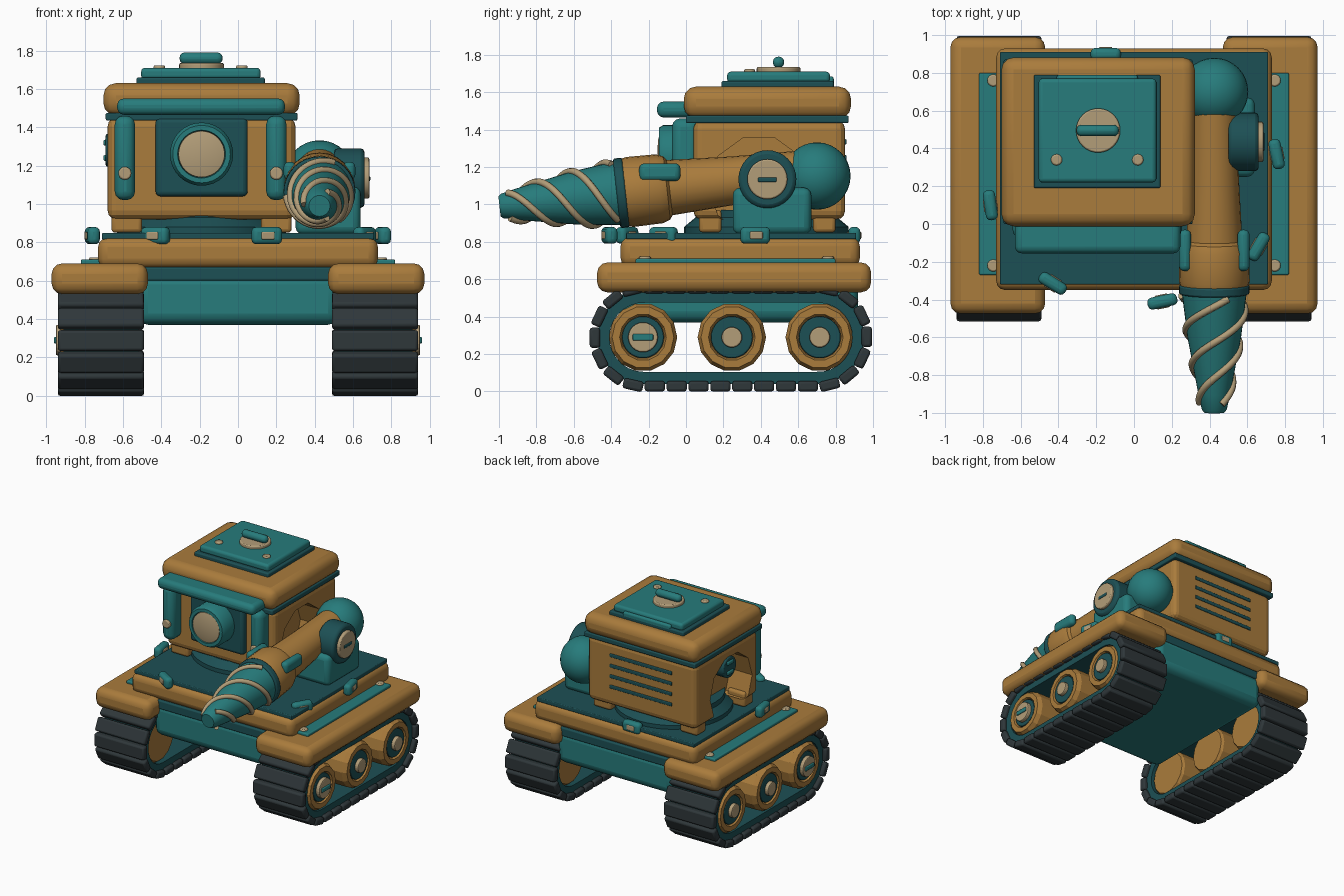
import bpy, bmesh, math
from mathutils import Vector, Matrix
from math import sin, cos, pi, radians

if "Cube" in bpy.data.objects:
    bpy.data.objects.remove(bpy.data.objects["Cube"])


def mat(name, r, g, b):
    m = bpy.data.materials.new(name)
    m.diffuse_color = (r, g, b, 1)
    m.use_nodes = True
    m.node_tree.nodes["Principled BSDF"].inputs["Base Color"].default_value = m.diffuse_color
    return m


ORANGE = mat("ochre", 0.40, 0.20, 0.045)
TEAL = mat("teal", 0.02, 0.20, 0.20)
DARK = mat("dark_teal", 0.012, 0.08, 0.09)
BEIGE = mat("beige", 0.45, 0.34, 0.19)
BLACK = mat("rubber", 0.028, 0.038, 0.042)


def finish(name, bm, m, bevel=0, seg=3):
    bmesh.ops.remove_doubles(bm, verts=bm.verts, dist=1e-5)
    bmesh.ops.recalc_face_normals(bm, faces=bm.faces)
    me = bpy.data.meshes.new(name)
    bm.to_mesh(me)
    bm.free()
    ob = bpy.data.objects.new(name, me)
    bpy.context.collection.objects.link(ob)
    me.materials.append(m)
    if bevel:
        b = ob.modifiers.new("bevel", 'BEVEL')
        b.width, b.segments, b.limit_method = bevel, seg, 'ANGLE'
    return ob


def box(name, x, y, z, m, bevel=0.01, rot=0, seg=3):
    """Box from (min, max) ranges, optionally turned about z."""
    bm = bmesh.new()
    size = [r[1] - r[0] for r in (x, y, z)]
    c = [(r[0] + r[1]) / 2 for r in (x, y, z)]
    bmesh.ops.create_cube(bm, size=1, matrix=Matrix.Translation(c)
                          @ Matrix.Rotation(radians(rot), 4, 'Z') @ Matrix.Diagonal((*size, 1)))
    return finish(name, bm, m, bevel, seg)


def lathe(name, prof, origin, axis, m, n=32, bevel=0):
    """Revolve (height, radius) points about an axis."""
    bm = bmesh.new()
    rings = [[bm.verts.new((r * cos(2 * pi * i / n), r * sin(2 * pi * i / n), h))
              for i in range(n)] for h, r in prof]
    for a, b in zip(rings, rings[1:]):
        for i in range(n):
            bm.faces.new((a[i], a[(i + 1) % n], b[(i + 1) % n], b[i]))
    bm.transform(Matrix.Translation(origin) @ Vector(axis).to_track_quat('Z', 'Y').to_matrix().to_4x4())
    return finish(name, bm, m, bevel, 2)


def cyl(name, origin, axis, h, r, m, n=32, bevel=0.008):
    return lathe(name, [(0, 0), (0, r), (h, r), (h, 0)], origin, axis, m, n, bevel)


# Tracks: stadium-shaped belt, pads, wheels and fenders
CY, CZ, HALF = 0.24, 0.29, 0.465


def stadium(r, t):
    """Point and outward angle at distance fraction t round the track."""
    arc, flat = pi * r, 2 * HALF
    d = (t % 1) * 2 * (arc + flat)
    side, d = (1, d) if d < arc + flat else (-1, d - arc - flat)
    if d < flat:
        return CY + side * (HALF - d), CZ + side * r, side * pi / 2
    a = side * pi / 2 + (d - flat) / r
    return CY - side * HALF + r * cos(a), CZ + r * sin(a), a


for s, side in ((1, "right"), (-1, "left")):
    bm = bmesh.new()
    n = 60
    loops = []
    for r, x in ((0.25, 0.52), (0.25, 0.91), (0.185, 0.91), (0.185, 0.52)):
        pts = [stadium(0.25, i / n) for i in range(n)]
        k = r - 0.25
        loops.append([bm.verts.new((s * x, y + k * cos(a), z + k * sin(a))) for y, z, a in pts])
    for j in range(4):
        a, b = loops[j], loops[(j + 1) % 4]
        for i in range(n):
            bm.faces.new((a[i], a[(i + 1) % n], b[(i + 1) % n], b[i]))
    finish(side + "_track_belt", bm, DARK)

    bm = bmesh.new()
    for i in range(30):
        y, z, a = stadium(0.262, (i + 0.5) / 30)
        bmesh.ops.create_cube(bm, size=1, matrix=Matrix.Translation((s * 0.715, y, z))
                              @ Matrix.Rotation(a, 4, 'X') @ Matrix.Diagonal((0.45, 0.056, 0.108, 1)))
    finish(side + "_track_pads", bm, BLACK, 0.014, 2)

    for i, wy in enumerate((-0.23, 0.245, 0.715)):
        lathe(f"{side}_wheel_{i}", [(0, 0), (0, 0.17), (0.02, 0.183), (0.35, 0.183), (0.385, 0.165),
                                    (0.385, 0.125), (0.36, 0.115), (0.36, 0)],
              (s * 0.54, wy, CZ), (s, 0, 0), ORANGE, 14)
        cyl(f"{side}_wheel_disc_{i}", (s * 0.88, wy, CZ), (s, 0, 0), 0.04, 0.112, DARK)
        cyl(f"{side}_wheel_hub_{i}", (s * 0.9, wy, CZ), (s, 0, 0), 0.05, 0.055 if i else 0.08, BEIGE, 24)
    xs = sorted((s * 0.94, s * 0.96))
    box(side + "_hub_slot", xs, (-0.285, -0.175), (0.273, 0.307), TEAL, 0.006)
    box(side + "_fender", sorted((s * 0.47, s * 0.972)), (-0.475, 0.99), (0.53, 0.69), ORANGE, 0.055)
    box(side + "_fender_rail", sorted((s * 0.69, s * 0.82)), (-0.27, 0.8), (0.67, 0.71), TEAL, 0.008)
    for y in (-0.22, 0.76):
        cyl(side + "_rail_rivet", (s * 0.745, y, 0.70), (0, 0, 1), 0.022, 0.032, BEIGE, 16)

# Hull and deck
box("hull", (-0.53, 0.53), (-0.34, 0.92), (0.37, 0.64), TEAL, 0.06)
box("hull_top_strip", (-0.56, 0.56), (-0.345, 0.925), (0.6, 0.67), DARK)
box("deck", (-0.73, 0.73), (-0.35, 0.93), (0.665, 0.825), ORANGE, 0.05)
box("deck_plate", (-0.71, 0.71), (-0.32, 0.91), (0.815, 0.848), DARK, 0.006)

# Latches round the deck edge
for i, (x, y, a) in enumerate(((-0.43, -0.315, -32), (0.15, -0.41, 12), (-0.76, 0.1, 98),
                               (0.755, 0.37, 102), (0.66, -0.12, 60), (-0.15, 0.9, 0))):
    box(f"latch_{i}", (x - 0.08, x + 0.08), (y - 0.032, y + 0.032), (0.79, 0.88), TEAL, 0.025, a)
    box(f"latch_pin_{i}", (x - 0.035, x + 0.035), (y - 0.037, y + 0.037), (0.815, 0.855), BEIGE, 0.006, a)

# Turret ring and cab, with a rounded recess in both sides
CX = -0.19
lathe("turret_ring", [(0, 0), (0, 0.44), (0.05, 0.44), (0.1, 0.38), (0.14, 0.38), (0.14, 0)],
      (CX, 0.43, 0.83), (0, 0, 1), DARK, 40)
cab = box("cab", (-0.68, 0.3), (0.04, 0.85), (0.92, 1.45), ORANGE, 0.045)
for s in (-1, 1):
    cut = cyl("recess_cutter", (CX + s * 0.29, 0.39, 1.1), (s, 0, 0), 0.4, 0.27, ORANGE, 10, 0)
    cut.hide_render = True
    cut.hide_viewport = False
    cut.display_type = 'WIRE'
    b = cab.modifiers.new("recess", 'BOOLEAN')
    b.object, b.operation, b.solver = cut, 'DIFFERENCE', 'EXACT'
    for y in (0.07, 0.68):
        x = CX + s * 0.39
        box("cab_foot", (x - 0.08, x + 0.08), (y, y + 0.12), (0.85, 0.97), ORANGE, 0.02)
cyl("side_dial", (-0.45, 0.42, 1.28), (-1, 0, 0), 0.24, 0.085, DARK)
for dz in (-0.04, 0.04):
    box("side_dial_bar", (-0.702, -0.68), (0.38, 0.46), (1.265 + dz, 1.295 + dz), TEAL, 0.008)
for i in range(4):
    z = 1.08 + 0.085 * i
    box(f"rear_vent_{i}", (-0.47, 0.09), (0.83, 0.858), (z - 0.014, z + 0.014), DARK, 0.006)

# Cab front: panel, eye, visor and side posts
box("front_panel", (-0.43, 0.05), (-0.01, 0.1), (1.04, 1.45), DARK, 0.025)
lathe("eye_ring", [(0, 0), (0, 0.165), (0.12, 0.165), (0.145, 0.15), (0.145, 0.125), (0.12, 0.12), (0.12, 0)],
      (CX, 0, 1.26), (0, -1, 0), TEAL, 32)
lathe("eye_lens", [(0, 0), (0, 0.123), (0.03, 0.12), (0.04, 0.08), (0.044, 0)], (CX, -0.11, 1.26), (0, -1, 0), BEIGE)
box("visor", (-0.63, 0.245), (-0.155, 0.06), (1.465, 1.55), TEAL, 0.035)
for x in (-0.59, 0.2):
    box("front_post", (x - 0.053, x + 0.053), (-0.075, 0.07), (1.02, 1.46), TEAL, 0.045)
    cyl("post_rivet", (x, -0.06, 1.16), (0, -1, 0), 0.03, 0.034, BEIGE, 20)

# Roof and hatch
box("roof_gasket", (-0.69, 0.31), (0.0, 0.87), (1.435, 1.475), DARK, 0.008)
box("roof", (-0.702, 0.322), (-0.012, 0.882), (1.46, 1.63), ORANGE, 0.065)
box("hatch_base", (-0.53, 0.14), (0.19, 0.79), (1.62, 1.66), DARK)
box("hatch", (-0.505, 0.118), (0.22, 0.77), (1.65, 1.71), TEAL, 0.02)
box("hatch_hinge", (-0.41, 0.02), (0.75, 0.79), (1.635, 1.685), TEAL, 0.015)
cyl("hatch_disc", (CX, 0.495, 1.7), (0, 0, 1), 0.035, 0.117, BEIGE)
box("hatch_handle", (-0.305, -0.08), (0.465, 0.525), (1.73, 1.79), TEAL, 0.027)
for x in (-0.41, 0.02):
    cyl("hatch_rivet", (x, 0.34, 1.7), (0, 0, 1), 0.023, 0.03, BEIGE, 16)

# Drill arm, built along a gently falling axis from shoulder to tip
AX = 0.425
TIP = Vector((AX, -0.997, 0.99))
DIR = Vector((0, 1, 0.11)).normalized()
box("arm_mount", (0.3, 0.64), (0.25, 0.67), (0.84, 1.09), TEAL, 0.04)
lathe("shoulder_ball", [(-0.18 * cos(pi * i / 16), 0.18 * sin(pi * i / 16)) for i in range(17)],
      (AX, 0.7, 1.152), (0, 0, 1), TEAL, 32)
cyl("elbow_disc", (0.5, 0.435, 1.135), (1, 0, 0), 0.16, 0.155, DARK, 32, 0.02)
cyl("elbow_cap", (0.64, 0.435, 1.135), (1, 0, 0), 0.045, 0.107, BEIGE)
box("elbow_slot", (0.67, 0.69), (0.385, 0.485), (1.12, 1.145), DARK, 0.006)
lathe("arm_tube", [(0.8, 0), (0.8, 0.155), (1.25, 0.13), (1.65, 0.12), (1.65, 0)], TIP, DIR, ORANGE, 24)
lathe("arm_collar", [(0.67, 0), (0.67, 0.18), (0.7, 0.188), (0.86, 0.185), (0.9, 0.17), (0.92, 0.14), (0.92, 0)],
      TIP, DIR, ORANGE, 24)
cyl("drill_washer", TIP + DIR * 0.63, DIR, 0.05, 0.187, DARK, 32, 0.01)
for x in (0.27, 0.58):
    ob = box("collar_clip", (x - 0.032, x + 0.032), (-0.25, -0.03), (1.125, 1.22), TEAL, 0.028)

# Drill bit with three spiral flutes
BIT = [(0, 0), (0, 0.055), (0.015, 0.066), (0.1, 0.085), (0.4, 0.142), (0.64, 0.172), (0.64, 0)]
lathe("drill_bit", BIT, TIP, DIR, TEAL, 32)


def bit_radius(h):
    for (a, ra), (b, rb) in zip(BIT[2:], BIT[3:]):
        if h <= b:
            return ra + (rb - ra) * (h - a) / (b - a)


cu = bpy.data.curves.new("drill_flutes", 'CURVE')
cu.dimensions, cu.bevel_depth, cu.bevel_resolution, cu.use_fill_caps = '3D', 0.019, 2, True
side_dir = Vector((1, 0, 0))
up_dir = side_dir.cross(DIR)
for k in range(3):
    sp = cu.splines.new('POLY')
    N = 44
    sp.points.add(N - 1)
    for i in range(N):
        h = 0.05 + 0.57 * i / (N - 1)
        t = 2 * pi * (h / 0.58 + k / 3)
        r = bit_radius(h) + 0.004
        p = TIP + DIR * h + (side_dir * sin(t) + up_dir * cos(t)) * r
        sp.points[i].co = (*p, 1)
flutes = bpy.data.objects.new("drill_flutes", cu)
cu.materials.append(BEIGE)
bpy.context.collection.objects.link(flutes)

# Smooth the round surfaces, keep hard edges
bpy.ops.object.select_all(action='DESELECT')
for o in bpy.context.scene.objects:
    if o.type == 'MESH' and "cutter" not in o.name and "wheel_" not in o.name and o != cab:
        o.select_set(True)
        bpy.context.view_layer.objects.active = o
bpy.ops.object.shade_smooth_by_angle(angle=radians(32))
